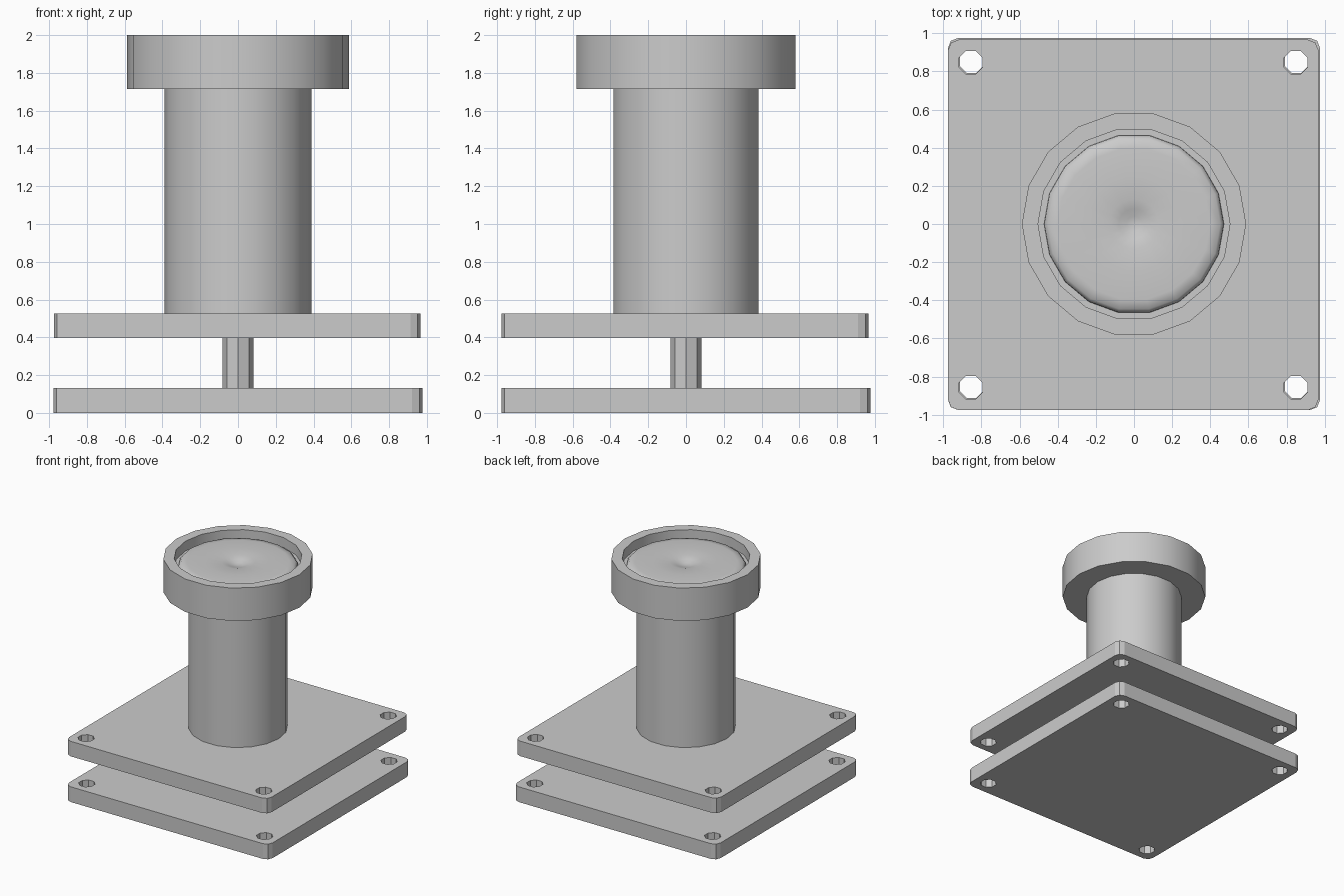
import bpy, bmesh, math

cube = bpy.data.objects.get("Cube")
if cube:
    bpy.data.objects.remove(cube)

grey = bpy.data.materials.new("plain grey")
grey.use_nodes = True
grey.diffuse_color = (0.6, 0.6, 0.6, 1)
grey.node_tree.nodes["Principled BSDF"].inputs["Base Color"].default_value = (0.6, 0.6, 0.6, 1)


def finish(name, bm, smooth=0):
    bmesh.ops.recalc_face_normals(bm, faces=bm.faces[:])
    mesh = bpy.data.meshes.new(name)
    bm.to_mesh(mesh)
    bm.free()
    mesh.materials.append(grey)
    obj = bpy.data.objects.new(name, mesh)
    bpy.context.collection.objects.link(obj)
    if smooth:
        bpy.ops.object.select_all(action='DESELECT')
        obj.select_set(True)
        bpy.context.view_layer.objects.active = obj
        bpy.ops.object.shade_smooth_by_angle(angle=math.radians(smooth))
    return obj


def ring(cx, cy, r, n, turn=0.0):
    return [(cx + r * math.cos(turn + i * math.tau / n),
             cy + r * math.sin(turn + i * math.tau / n)) for i in range(n)]


def lathe(name, profile, sides, smooth=0):
    """Turn a (radius, height) profile about the z axis; radius 0 closes an end."""
    bm = bmesh.new()
    rings = []
    for r, z in profile:
        if r == 0:
            rings.append([bm.verts.new((0, 0, z))] * sides)
        else:
            rings.append([bm.verts.new((x, y, z)) for x, y in ring(0, 0, r, sides)])
    for a, b in zip(rings, rings[1:]):
        for i in range(sides):
            j = (i + 1) % sides
            bm.faces.new(list(dict.fromkeys((a[i], a[j], b[j], b[i]))))
    return finish(name, bm, smooth)


def plate(name, half, z, thick, offset, corner=0.055, hole_at=0.852, hole_r=0.066):
    """Rounded square plate with a drilled hole near each corner."""
    ox, oy = offset
    outline = []
    for k, (sx, sy) in enumerate([(1, 1), (-1, 1), (-1, -1), (1, -1)]):
        for step in range(3):
            a = math.radians(90 * k + 45 * step)
            outline.append((ox + sx * (half - corner) + corner * math.cos(a),
                            oy + sy * (half - corner) + corner * math.sin(a)))
    loops = [outline]
    for sx in (-1, 1):
        for sy in (-1, 1):
            loops.append(ring(ox + sx * hole_at, oy + sy * hole_at, hole_r, 8, math.pi / 8))
    bm = bmesh.new()
    for loop in loops:
        verts = [bm.verts.new((x, y, z)) for x, y in loop]
        for i, v in enumerate(verts):
            bm.edges.new((v, verts[(i + 1) % len(verts)]))
    bmesh.ops.triangle_fill(bm, use_beauty=True, edges=bm.edges[:], normal=(0, 0, 1))
    out = bmesh.ops.extrude_face_region(bm, geom=bm.faces[:], use_keep_orig=True)
    top = [g for g in out["geom"] if isinstance(g, bmesh.types.BMVert)]
    bmesh.ops.translate(bm, verts=top, vec=(0, 0, thick))
    return finish(name, bm)


# Two drilled plates joined by a thin rod
plate("lower_plate", 0.976, 0.0, 0.132, (0, 0))
plate("upper_plate", 0.971, 0.396, 0.13, (-0.004, -0.005))
lathe("connecting_rod", [(0, 0.12), (0.083, 0.12), (0.083, 0.41), (0, 0.41)], 8)

# Main column
lathe("column", [(0, 0.515), (0.39, 0.515), (0.39, 1.73), (0, 1.73)], 18, 30)

# Cup with a raised rim and a shallow recess
lathe("cup", [(0, 1.715), (0.588, 1.715), (0.588, 2.0), (0.503, 2.0),
              (0.503, 1.915), (0, 1.915)], 18, 30)

# Soft disc in the recess with a small dimple at its centre
lathe("dimpled_disc", [(0, 1.91), (0.472, 1.91), (0.47, 1.93), (0.452, 1.952),
                       (0.40, 1.958), (0.25, 1.958), (0.13, 1.955), (0.08, 1.942),
                       (0.04, 1.928), (0, 1.923)], 18, 60)
